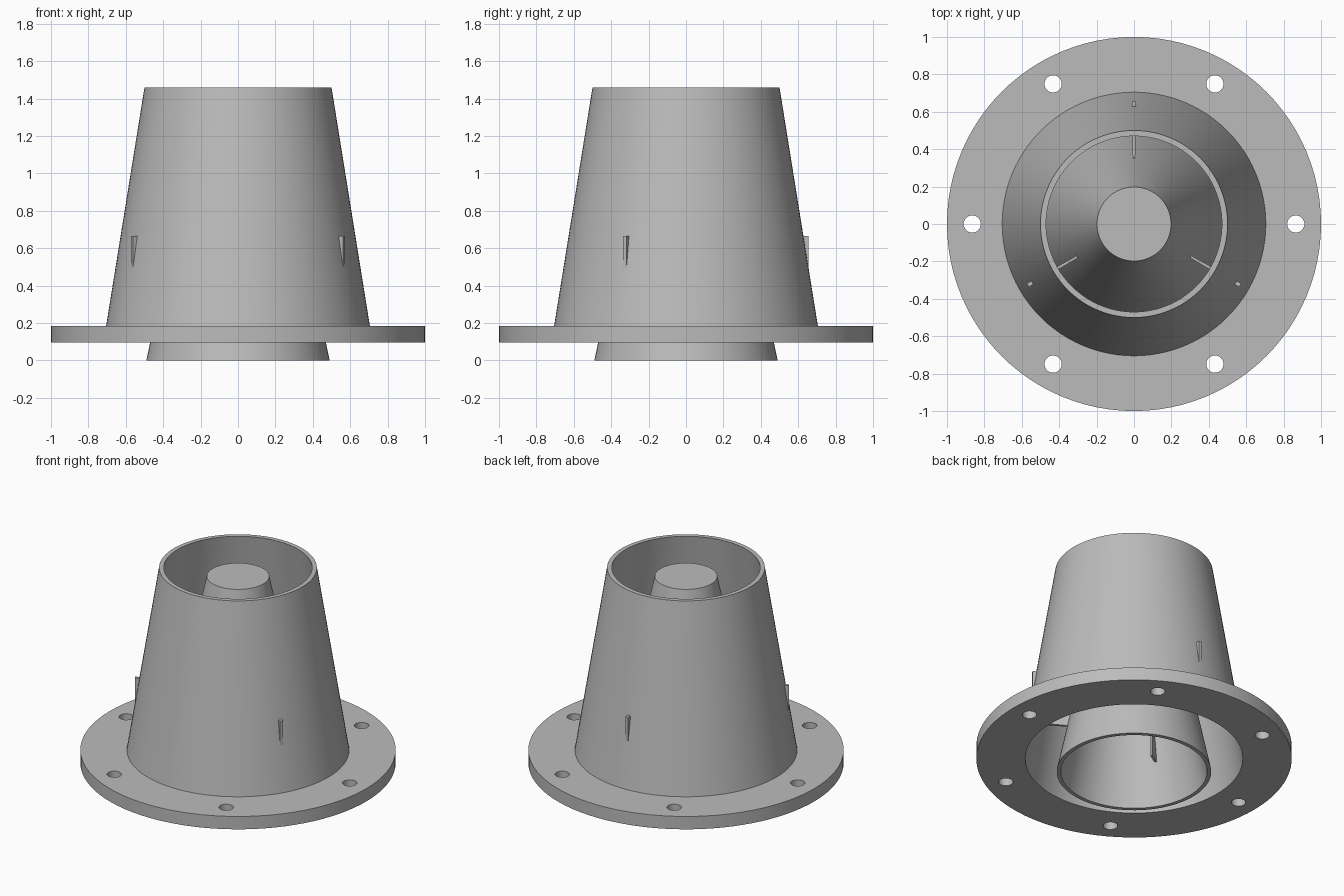
import bpy, bmesh, math
from mathutils import Matrix

cube = bpy.data.objects.get("Cube")
if cube:
    bpy.data.objects.remove(cube, do_unlink=True)

grey = bpy.data.materials.new("plain_grey")
grey.use_nodes = True
grey.diffuse_color = (0.5, 0.5, 0.5, 1)
grey.node_tree.nodes["Principled BSDF"].inputs["Base Color"].default_value = (0.5, 0.5, 0.5, 1)


def add_object(name, bm):
    bmesh.ops.recalc_face_normals(bm, faces=bm.faces)
    mesh = bpy.data.meshes.new(name)
    bm.to_mesh(mesh)
    bm.free()
    mesh.materials.append(grey)
    obj = bpy.data.objects.new(name, mesh)
    bpy.context.collection.objects.link(obj)
    return obj


def revolve(name, profile, closed, sides=96):
    """Spin a radius/height profile about the z axis."""
    bm = bmesh.new()
    verts = [bm.verts.new((r, 0, z)) for r, z in profile]
    pairs = list(zip(verts, verts[1:]))
    if closed:
        pairs.append((verts[-1], verts[0]))
    edges = [bm.edges.new(p) for p in pairs]
    bmesh.ops.spin(bm, geom=verts + edges, axis=(0, 0, 1), cent=(0, 0, 0),
                   angle=math.tau, steps=sides, use_duplicate=False)
    bmesh.ops.remove_doubles(bm, verts=bm.verts, dist=0.0005)
    return add_object(name, bm)


def smooth(obj):
    bpy.ops.object.select_all(action='DESELECT')
    obj.select_set(True)
    bpy.context.view_layer.objects.active = obj
    bpy.ops.object.shade_smooth_by_angle(angle=math.radians(30))


# Tapered outer shell with its mounting flange
housing = revolve("flanged_outer_cone", [
    (0.69, 0.095), (1.0, 0.095), (1.0, 0.185),
    (0.705, 0.185), (0.5, 1.46), (0.47, 1.46)], closed=True)

# Six bolt holes through the flange
bm = bmesh.new()
for i in range(6):
    a = i * math.tau / 6
    place = Matrix.Translation((0.865 * math.cos(a), 0.865 * math.sin(a), 0.14))
    bmesh.ops.create_cone(bm, cap_ends=True, segments=32, radius1=0.046,
                          radius2=0.046, depth=0.3, matrix=place)
cutter = add_object("bolt_hole_cutter", bm)
cutter.hide_render = True
cut = housing.modifiers.new("bolt_holes", 'BOOLEAN')
cut.operation = 'DIFFERENCE'
cut.solver = 'EXACT'
cut.object = cutter
bpy.context.view_layer.objects.active = housing
bpy.ops.object.modifier_apply(modifier=cut.name)
bpy.data.objects.remove(cutter, do_unlink=True)
smooth(housing)

# Hollow inner cone, closed on top and open below
core = revolve("inner_cone", [
    (0, 1.4), (0.198, 1.4), (0.49, 0), (0.464, 0), (0.178, 1.37), (0, 1.37)],
    closed=False)
smooth(core)

# Three thin radial fins joining the two cones
for i, name in enumerate(("back_fin", "front_right_fin", "front_left_fin")):
    bm = bmesh.new()
    bmesh.ops.create_cube(bm, size=1)
    for v in bm.verts:
        outer = v.co.x > 0
        v.co.x = 0.655 if outer else 0.32
        v.co.y *= 0.022 if outer else 0.012
        v.co.z = 0.665 if v.co.z > 0 else 0.29
    turn = Matrix.Rotation(math.pi / 2 + i * math.tau / 3, 4, 'Z')
    bmesh.ops.transform(bm, matrix=turn, verts=bm.verts)
    add_object(name, bm)
